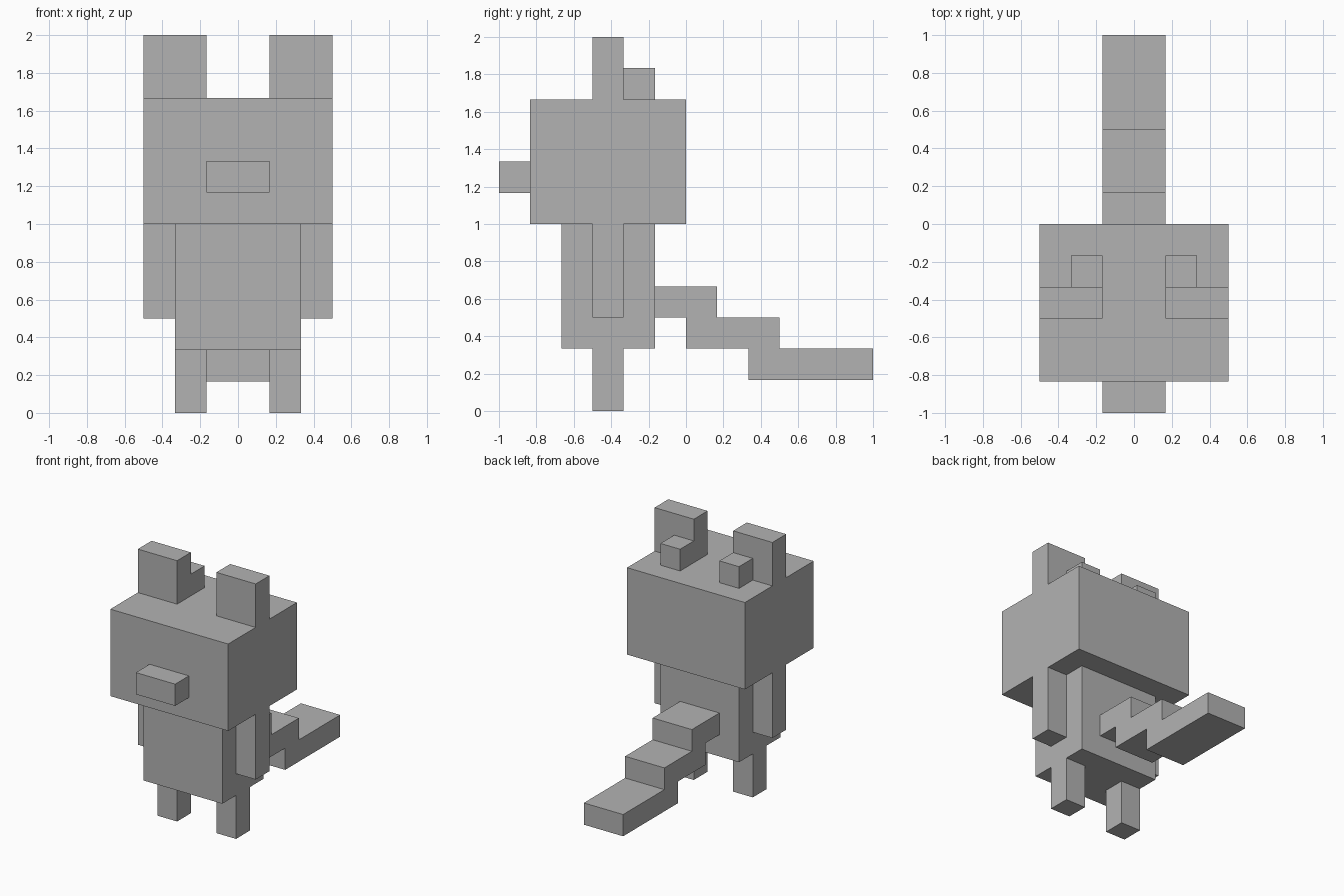
import bpy
import bmesh

U = 1 / 6  # one block unit

cube = bpy.data.objects.get("Cube")
if cube:
    bpy.data.objects.remove(cube, do_unlink=True)

# Single plain grey
grey = bpy.data.materials.new("plain_grey")
grey.use_nodes = True
colour = (0.45, 0.45, 0.45, 1)
grey.diffuse_color = colour
grey.node_tree.nodes["Principled BSDF"].inputs["Base Color"].default_value = colour


def prism(name, x0, x1, profile):
    """Extrude a side profile of (y, z) points from x0 to x1, in block units."""
    bm = bmesh.new()
    face = bm.faces.new([bm.verts.new((x0 * U, y * U, z * U)) for y, z in profile])
    moved = bmesh.ops.extrude_face_region(bm, geom=[face])["geom"]
    verts = [v for v in moved if isinstance(v, bmesh.types.BMVert)]
    bmesh.ops.translate(bm, verts=verts, vec=((x1 - x0) * U, 0, 0))
    bmesh.ops.recalc_face_normals(bm, faces=bm.faces[:])
    mesh = bpy.data.meshes.new(name)
    bm.to_mesh(mesh)
    bm.free()
    mesh.materials.append(grey)
    obj = bpy.data.objects.new(name, mesh)
    bpy.context.collection.objects.link(obj)
    return obj


def box(name, x, y, z):
    return prism(name, *x, [(y[0], z[0]), (y[1], z[0]), (y[1], z[1]), (y[0], z[1])])


def pair(name, x, y, z):
    """Left and right copies of a box."""
    box("left_" + name, x, y, z)
    box("right_" + name, (-x[1], -x[0]), y, z)


# Head and torso
box("head", (-3, 3), (-5, 0), (6, 10))
box("snout", (-1, 1), (-6, -5), (7, 8))
box("torso", (-2, 2), (-4, -1), (2, 6))

# Ears and limbs
pair("ear", (1, 3), (-3, -2), (10, 12))
pair("ear_back", (1, 2), (-2, -1), (10, 11))
pair("arm", (2, 3), (-3, -2), (3, 6))
pair("leg", (1, 2), (-3, -2), (0, 2))

# Stepped tail
prism("tail", -1, 1, [(-1, 4), (-1, 3), (0, 3), (0, 2), (2, 2), (2, 1),
                      (6, 1), (6, 2), (3, 2), (3, 3), (1, 3), (1, 4)])
